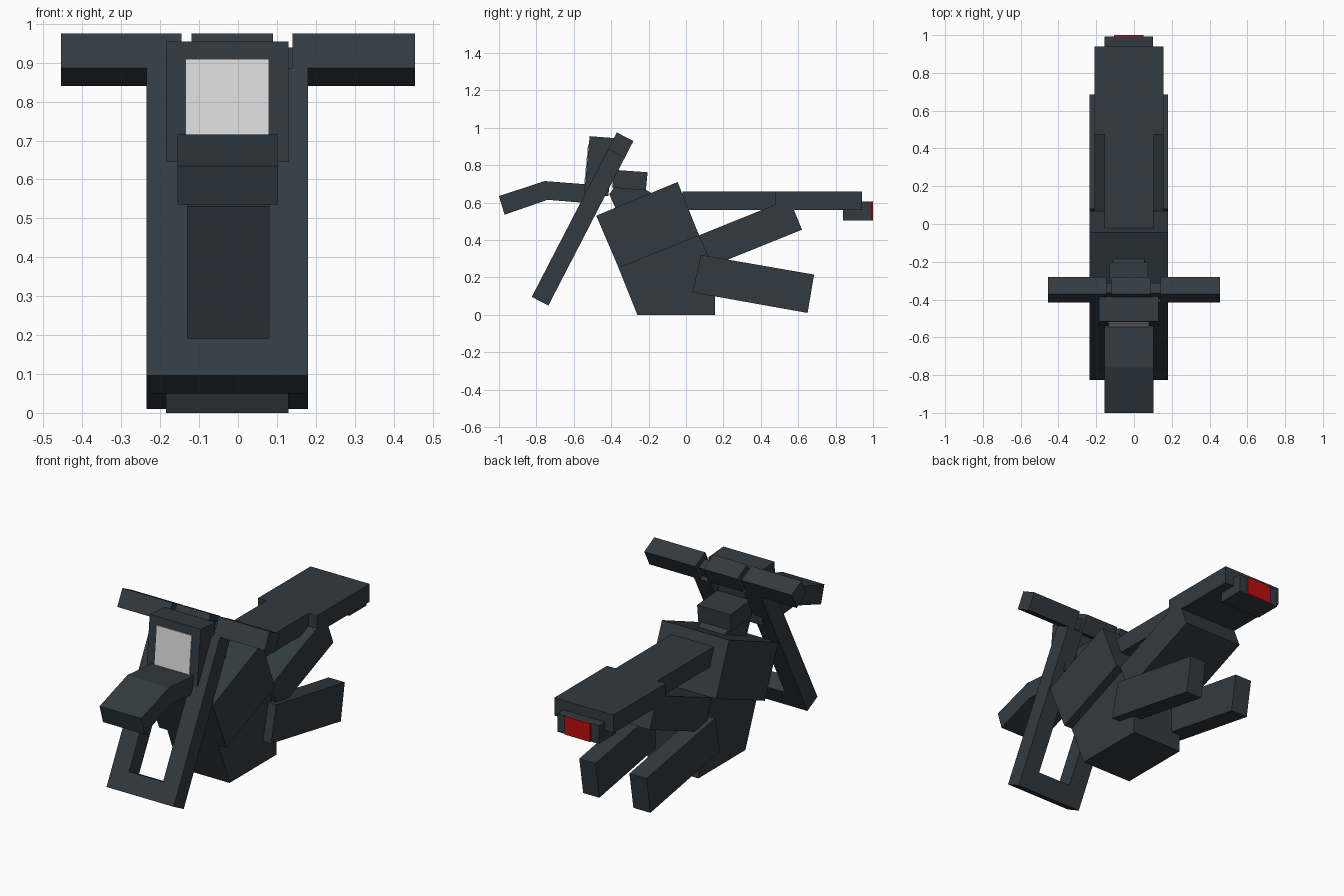
import bpy
import bmesh
from mathutils import Vector

cube = bpy.data.objects.get("Cube")
if cube:
    bpy.data.objects.remove(cube, do_unlink=True)


def material(name, rgb):
    m = bpy.data.materials.new(name)
    m.use_nodes = True
    m.diffuse_color = (*rgb, 1)
    m.node_tree.nodes["Principled BSDF"].inputs["Base Color"].default_value = (*rgb, 1)
    return m


body = material("dark slate", (0.031, 0.044, 0.054))
lamp = material("pale grey", (0.72, 0.72, 0.72))
red = material("signal red", (0.52, 0.004, 0.004))


def prism(name, profile, x0, x1, mat=body):
    """Extrude a side profile of (y, z) points from x0 to x1."""
    bm = bmesh.new()
    face = bm.faces.new([bm.verts.new((x0, y, z)) for y, z in profile])
    ext = bmesh.ops.extrude_face_region(bm, geom=[face])
    moved = [v for v in ext["geom"] if isinstance(v, bmesh.types.BMVert)]
    bmesh.ops.translate(bm, verts=moved, vec=(x1 - x0, 0, 0))
    bmesh.ops.recalc_face_normals(bm, faces=bm.faces)
    mesh = bpy.data.meshes.new(name)
    bm.to_mesh(mesh)
    bm.free()
    mesh.materials.append(mat)
    obj = bpy.data.objects.new(name, mesh)
    bpy.context.collection.objects.link(obj)
    return obj


def box(y0, y1, z0, z1):
    return [(y0, z0), (y1, z0), (y1, z1), (y0, z1)]


# Raked front fork: profiles are measured down from its top and in from its front
fork_top = Vector((-0.37, 0.975))
down = Vector((-0.455, -0.88)).normalized()
back = Vector((-down.y, down.x))
FORK_LENGTH, FORK_DEPTH = 0.99, 0.1


def raked(s0, s1, t0=0, t1=FORK_DEPTH):
    return [fork_top + down * s + back * t
            for s, t in ((s0, t0), (s1, t0), (s1, t1), (s0, t1))]


for side, x0, x1 in (("right", -0.235, -0.13), ("left", 0.08, 0.18)):
    prism(side + "_fork_leg", raked(0.1, FORK_LENGTH), x0, x1)
    # Paired rear arms sit in line with the fork legs
    prism(side + "_rear_arm",
          [(0.08, 0.32), (0.685, 0.215), (0.65, 0.01), (0.035, 0.12)], x0, x1)
prism("fork_bottom_bar", raked(FORK_LENGTH - 0.107, FORK_LENGTH), -0.13, 0.08)

# Handlebar
prism("right_handlebar", raked(0, 0.1), -0.455, -0.145)
prism("left_handlebar", raked(0, 0.1), 0.14, 0.455)
prism("handlebar_clamp", raked(0, 0.1), -0.12, 0.09)
prism("handlebar_link", raked(0.03, 0.095, 0.02, 0.08), -0.15, 0.145)

# Headlight
prism("headlight_housing",
      [(-0.515, 0.955), (-0.385, 0.945), (-0.415, 0.635), (-0.545, 0.645)], -0.185, 0.13)
prism("headlight_lens",
      [(-0.524, 0.91), (-0.517, 0.91), (-0.538, 0.69), (-0.545, 0.69)], -0.135, 0.08, lamp)

# Front fender
prism("front_fender",
      [(-1, 0.635), (-0.755, 0.715), (-0.5, 0.695), (-0.5, 0.595),
       (-0.74, 0.615), (-0.97, 0.535)], -0.155, 0.103)

# Engine and tank
prism("tank_block",
      [(-0.48, 0.53), (-0.045, 0.71), (0.07, 0.425), (-0.36, 0.25)], -0.235, 0.18)
prism("engine_block",
      [(-0.36, 0.25), (-0.26, 0), (0.155, 0), (0.155, 0.24), (0.07, 0.425)], -0.185, 0.13)
prism("steering_neck",
      [(-0.41, 0.645), (-0.385, 0.68), (-0.215, 0.668), (-0.182, 0.65),
       (-0.21, 0.59), (-0.36, 0.53)], -0.11, 0.055)
prism("instrument_box",
      [(-0.385, 0.775), (-0.205, 0.762), (-0.215, 0.665), (-0.395, 0.68)], -0.13, 0.075)

# Seat and tail
prism("tail_frame",
      [(0.07, 0.425), (0.553, 0.62), (0.62, 0.455), (0.137, 0.26)], -0.21, 0.155)
prism("front_seat", box(-0.02, 0.475, 0.56, 0.66), -0.157, 0.103)
prism("rear_seat", box(0.475, 0.94, 0.56, 0.66), -0.21, 0.155)
prism("tail_light_housing", box(0.84, 0.993, 0.505, 0.607), -0.157, 0.1)
prism("tail_light", box(0.993, 1, 0.505, 0.607), -0.107, 0.05, red)
